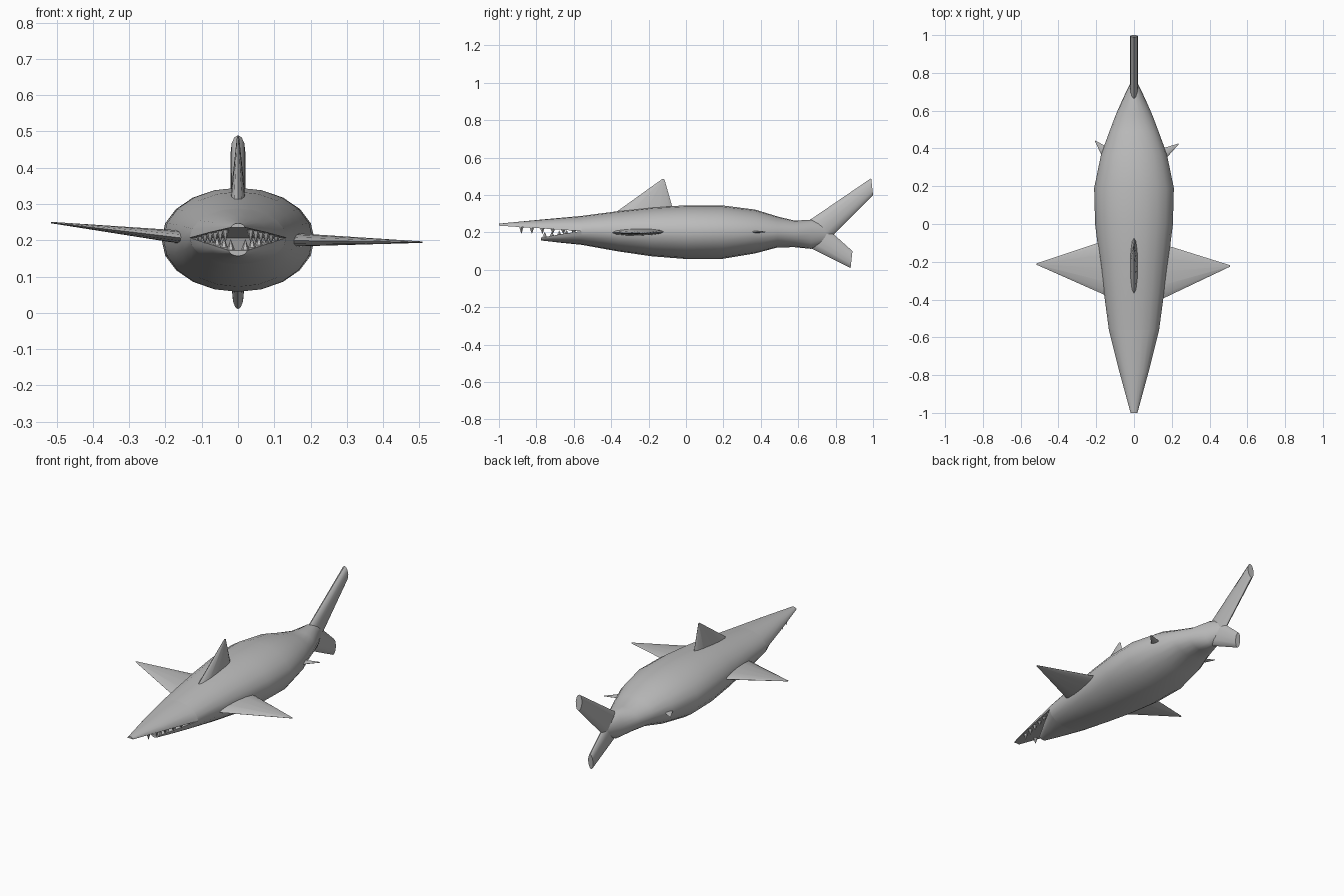
import bpy, bmesh, math
from mathutils import Vector

if "Cube" in bpy.data.objects:
    bpy.data.objects.remove(bpy.data.objects["Cube"])

skin = bpy.data.materials.new("grey skin")
skin.diffuse_color = (0.5, 0.5, 0.5, 1)
skin.use_nodes = True
skin.node_tree.nodes["Principled BSDF"].inputs["Base Color"].default_value = skin.diffuse_color


def finish(name, bm, angle=40):
    bmesh.ops.remove_doubles(bm, verts=bm.verts, dist=1e-5)
    bmesh.ops.recalc_face_normals(bm, faces=bm.faces)
    me = bpy.data.meshes.new(name)
    bm.to_mesh(me)
    bm.free()
    me.materials.append(skin)
    ob = bpy.data.objects.new(name, me)
    bpy.context.collection.objects.link(ob)
    bpy.ops.object.select_all(action='DESELECT')
    ob.select_set(True)
    bpy.context.view_layer.objects.active = ob
    bpy.ops.object.shade_smooth_by_angle(angle=math.radians(angle))
    return ob


def loft(name, rings, angle=40):
    """Skin a list of equal-length point rings and cap both ends."""
    bm = bmesh.new()
    vs = [[bm.verts.new(p) for p in r] for r in rings]
    n = len(vs[0])
    for a, b in zip(vs, vs[1:]):
        for i in range(n):
            j = (i + 1) % n
            bm.faces.new((a[i], a[j], b[j], b[i]))
    bm.faces.new(vs[0])
    bm.faces.new(vs[-1])
    return finish(name, bm, angle)


def body_ring(y, w, top, mid, bot, n=20):
    """Cross-section with separate upper and lower heights."""
    pts = []
    for i in range(n):
        a = 2 * math.pi * i / n
        s = math.sin(a)
        pts.append((w * math.cos(a), y, mid + s * (top - mid if s > 0 else mid - bot)))
    return pts


def fin_ring(lead, trail, thick, normal, n=12):
    """Thin lens between a leading and a trailing point."""
    lead, trail, normal = Vector(lead), Vector(trail), Vector(normal)
    c, h = (lead + trail) / 2, (trail - lead) / 2
    return [c + h * math.cos(2 * math.pi * i / n) + normal * thick * math.sin(2 * math.pi * i / n)
            for i in range(n)]


# Body: y, half width, top, widest height, bottom
body = [(-0.56, 0.133, 0.288, 0.207, 0.134), (-0.36, 0.160, 0.314, 0.205, 0.098),
        (-0.18, 0.184, 0.334, 0.204, 0.072), (0.0, 0.206, 0.345, 0.203, 0.058),
        (0.19, 0.211, 0.345, 0.203, 0.058), (0.37, 0.174, 0.322, 0.203, 0.088),
        (0.49, 0.130, 0.285, 0.202, 0.120), (0.58, 0.096, 0.263, 0.195, 0.121),
        (0.67, 0.056, 0.268, 0.192, 0.112), (0.76, 0.012, 0.235, 0.190, 0.150)]
loft("body", [body_ring(*s) for s in body])

# Jaws: half sections that narrow towards the mouth opening
loft("upper_jaw", [body_ring(-1.0, 0.018, 0.247, 0.236, 0.236),
                   body_ring(-0.78, 0.078, 0.268, 0.222, 0.222),
                   body_ring(-0.56, 0.133, 0.288, 0.207, 0.207)])
loft("lower_jaw", [body_ring(-0.775, 0.025, 0.172, 0.172, 0.157),
                   body_ring(-0.67, 0.080, 0.190, 0.190, 0.145),
                   body_ring(-0.56, 0.133, 0.207, 0.207, 0.134)])


# Teeth: rows of cones along both edges of each jaw
def teeth(name, count, y0, y1, x0, x1, z0, z1, height):
    bm = bmesh.new()
    for side in (-1, 1):
        for i in range(count):
            t = i / (count - 1)
            x, y, z = (a + (b - a) * t for a, b in ((x0, x1), (y0, y1), (z0, z1)))
            h = height * (1 - 0.45 * t)
            base = [bm.verts.new((side * x + 0.011 * math.cos(k * math.pi / 3),
                                  y + 0.014 * math.sin(k * math.pi / 3), z)) for k in range(6)]
            tip = bm.verts.new((side * x, y, z + h))
            bm.faces.new(base)
            for k in range(6):
                bm.faces.new((base[k], base[(k + 1) % 6], tip))
    finish(name, bm, 30)


teeth("upper_teeth", 6, -0.88, -0.60, 0.035, 0.105, 0.230, 0.211, -0.038)
teeth("lower_teeth", 5, -0.755, -0.60, 0.020, 0.095, 0.174, 0.199, 0.030)

X, Z = (1, 0, 0), (0, 0, 1)

# Dorsal fin
loft("dorsal_fin", [fin_ring((0, -0.40, 0.29), (0, -0.06, 0.29), 0.024, X),
                    fin_ring((0, -0.125, 0.487), (0, -0.115, 0.483), 0.003, X)])

# Tail lobes
loft("upper_tail_lobe", [fin_ring((0, 0.60, 0.235), (0, 0.76, 0.165), 0.022, X),
                         fin_ring((0, 0.67, 0.272), (0, 0.79, 0.190), 0.021, X),
                         fin_ring((0, 0.99, 0.490), (0, 1.0, 0.400), 0.020, X)])
loft("lower_tail_lobe", [fin_ring((0, 0.60, 0.15), (0, 0.75, 0.23), 0.022, X),
                         fin_ring((0, 0.67, 0.114), (0, 0.79, 0.190), 0.021, X),
                         fin_ring((0, 0.88, 0.010), (0, 0.89, 0.100), 0.016, X)])

# Pectoral and pelvic fins, slightly uneven between the two sides
for side, label, tip, dy in ((1, "right", (0.508, -0.222, 0.195), 0),
                             (-1, "left", (-0.515, -0.212, 0.249), 0.02)):
    t = Vector(tip)
    loft(label + "_pectoral_fin",
         [fin_ring((side * 0.10, -0.42 + dy, 0.200), (side * 0.10, -0.09 + dy, 0.205), 0.021, Z),
          fin_ring(t - Vector((0, 0.004, 0)), t + Vector((0, 0.004, 0)), 0.002, Z)])
for side, label, tip, front in ((1, "right", (0.235, 0.423, 0.203), 0.27),
                                (-1, "left", (-0.207, 0.440, 0.203), 0.22)):
    t = Vector(tip)
    loft(label + "_pelvic_fin",
         [fin_ring((side * 0.10, front, 0.203), (side * 0.10, 0.385, 0.203), 0.010, Z),
          fin_ring(t - Vector((0, 0.003, 0)), t + Vector((0, 0.003, 0)), 0.002, Z)])
